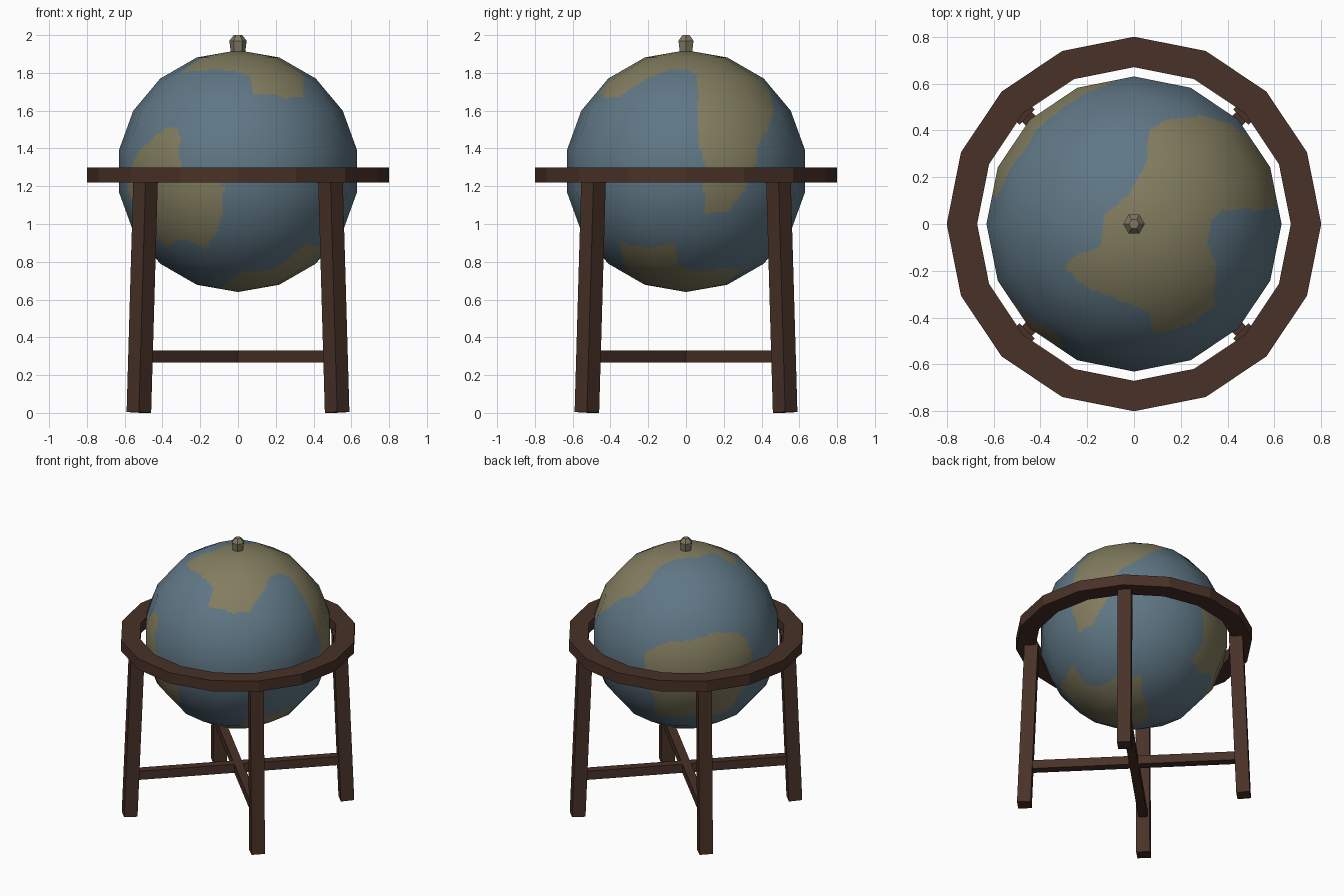
import bpy, bmesh
from math import pi, radians, sin, cos, atan2, acos
from mathutils import Matrix, Vector

old = bpy.data.objects.get("Cube")
if old:
    bpy.data.objects.remove(old, do_unlink=True)


def material(name, rgb):
    mat = bpy.data.materials.new(name)
    mat.use_nodes = True
    colour = (*rgb, 1.0)
    mat.diffuse_color = colour
    mat.node_tree.nodes["Principled BSDF"].inputs["Base Color"].default_value = colour
    return mat


WOOD = material("dark wood", (0.065, 0.031, 0.02))
SEA = material("faded blue sea", (0.115, 0.185, 0.235))
LAND = material("olive land", (0.225, 0.205, 0.115))
KNOB = material("dull brass", (0.21, 0.19, 0.12))


def make_object(name, bm, *mats):
    mesh = bpy.data.meshes.new(name)
    bm.to_mesh(mesh)
    bm.free()
    for mat in mats:
        mesh.materials.append(mat)
    obj = bpy.data.objects.new(name, mesh)
    bpy.context.collection.objects.link(obj)
    return obj


def box(name, size, matrix, mat):
    bm = bmesh.new()
    bmesh.ops.create_cube(bm, size=1, matrix=matrix @ Matrix.Diagonal((*size, 1)))
    return make_object(name, bm, mat)


def lathe(name, profile, sides, mat, closed=False):
    """Spin a radius/height profile around the z axis."""
    bm = bmesh.new()
    verts = [bm.verts.new((r, 0, z)) for r, z in profile]
    pairs = list(zip(verts, verts[1:]))
    if closed:
        pairs.append((verts[-1], verts[0]))
    edges = [bm.edges.new(p) for p in pairs]
    bmesh.ops.spin(bm, geom=verts + edges, axis=(0, 0, 1), cent=(0, 0, 0),
                   angle=2 * pi, steps=sides, use_merge=True)
    bmesh.ops.remove_doubles(bm, verts=bm.verts[:], dist=0.0005)
    bmesh.ops.recalc_face_normals(bm, faces=bm.faces[:])
    return make_object(name, bm, mat)


# Coastlines as longitude, latitude in degrees
NORTH_LAND = [
    (80, 50), (74, 43), (57, 29), (47, 20), (37, 11), (36, 0), (29, -11),
    (22, -20), (10, -22), (8, -4), (9, 3), (6, 15), (9, 53), (3, 58),
    (-15, 59), (-27, 52), (-45, 39), (-59, 38), (-81, 41), (-81, 53),
    (-100, 58), (-124, 58), (-148, 56), (-152, 63), (-146, 74), (162, 78),
    (99, 78), (79, 66)]
WEST_LAND = [
    (-122, 21), (-131, 21), (-140, 15), (-154, 3), (-160, -4), (-155, -20),
    (-147, -35), (-142, -41), (-111, -41), (-103, -33), (-98, -22),
    (-97, -8), (-101, -4), (-119, 0)]
BACK_LAND = [
    (98, 11), (111, 19), (128, 21), (160, 22), (169, 15), (171, -13),
    (154, -41), (116, -41), (100, -38), (104, -23), (98, -7)]
SOUTH_LAND = [
    (-44, -37), (-7, -37), (-6, -52), (10, -58), (32, -54), (58, -55),
    (66, -70), (107, -78), (-150, -78), (-110, -72), (-97, -64), (-88, -57),
    (-61, -56), (-51, -46)]


def flatten(lon, lat, pole):
    """Flat map around the north (1) or south (-1) pole."""
    r = pi / 2 - pole * lat
    return r * cos(lon), r * sin(lon)


def inside(point, outline):
    px, py = point
    hit = False
    for (ax, ay), (bx, by) in zip(outline, outline[1:] + outline[:1]):
        if (ay > py) != (by > py) and px < ax + (py - ay) * (bx - ax) / (by - ay):
            hit = not hit
    return hit


lands = [(pole, [flatten(radians(a), radians(b), pole) for a, b in coast])
         for pole, coast in ((1, NORTH_LAND), (1, WEST_LAND),
                             (1, BACK_LAND), (-1, SOUTH_LAND))]


def is_land(d):
    lon, lat = atan2(d.y, d.x), pi / 2 - acos(d.z)
    return any(inside(flatten(lon, lat, pole), coast) for pole, coast in lands)


# Globe: faceted ball, finely cut so that the coasts follow face edges
bm = bmesh.new()
bmesh.ops.create_uvsphere(bm, u_segments=16, v_segments=9, radius=0.64)
bmesh.ops.subdivide_edges(bm, edges=bm.edges[:], cuts=13, use_grid_fill=True)
for face in bm.faces:
    face.smooth = True
    face.material_index = int(is_land(face.calc_center_median().normalized()))
globe = make_object("globe", bm, SEA, LAND)
globe.data.normals_split_custom_set_from_vertices(
    [v.co.normalized() for v in globe.data.vertices])
globe.location.z = 1.28

# Finial on the north pole
lathe("finial", [(0, 1.9), (0.037, 1.9), (0.046, 1.97), (0.022, 2), (0, 2)], 6, KNOB)

# Horizon ring
lathe("horizon_ring", [(0.67, 1.22), (0.8, 1.22), (0.8, 1.3), (0.67, 1.3)],
      16, WOOD, closed=True)

# Splayed legs on the diagonals
for i, name in enumerate(("back_left", "back_right", "front_right", "front_left")):
    turn = Matrix.Rotation(pi / 4 + i * pi / 2, 4, "Z")
    place = Matrix.Translation((0.717, 0, 0.622))
    tilt = Matrix.Rotation(-0.0406, 4, "Y")
    box(name + "_leg", (0.092, 0.092, 1.24), turn @ place @ tilt, WOOD)

# Crossed stretchers between opposite legs
for name, angle in (("stretcher_a", pi / 4), ("stretcher_b", -pi / 4)):
    matrix = Matrix.Translation((0, 0, 0.298)) @ Matrix.Rotation(angle, 4, "Z")
    box(name, (1.42, 0.06, 0.064), matrix, WOOD)
